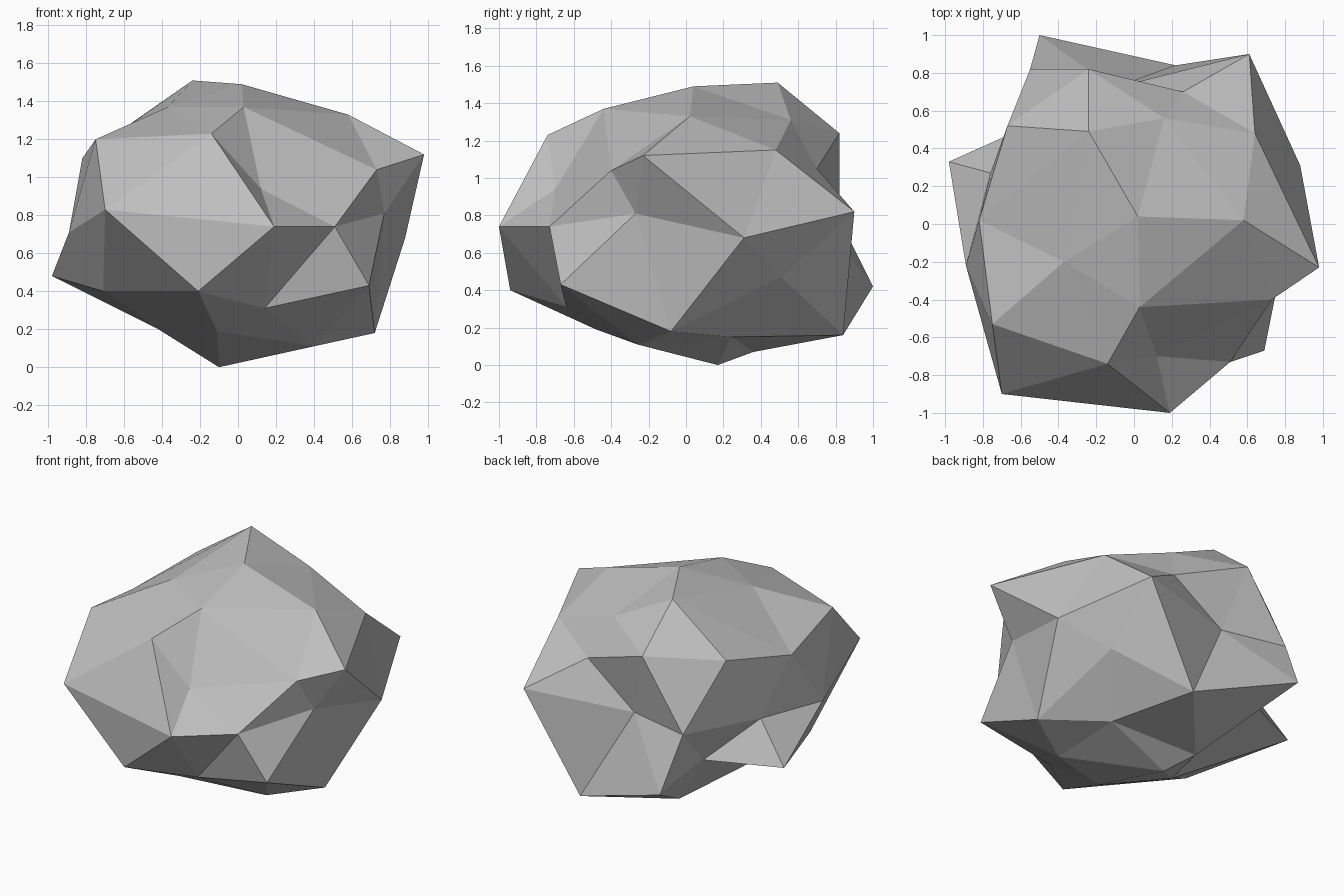
import bpy
import bmesh
from math import sin, cos, tau, sqrt
from mathutils import Vector

default_cube = bpy.data.objects.get("Cube")
if default_cube:
    bpy.data.objects.remove(default_cube, do_unlink=True)


def flat_material(name, colour):
    """One plain colour for viewport and render."""
    material = bpy.data.materials.new(name)
    material.use_nodes = True
    material.diffuse_color = colour
    shader = material.node_tree.nodes["Principled BSDF"]
    shader.inputs["Base Color"].default_value = colour
    shader.inputs["Roughness"].default_value = 1
    return material


# Corners of the boulder, ring by ring, each ring running counter-clockwise
peak = [(.02, .04, 1.49)]
crown = [(.58, .02, 1.33), (.16, .56, 1.31), (-.24, .49, 1.51),
         (-.37, -.2, 1.37), (.03, -.44, 1.37)]
brow = [(.64, .48, 1.15), (-.24, .82, 1.24), (-.82, .02, 1.1),
        (-.14, -.74, 1.23), (.73, -.4, 1.04)]
shoulder = [(.98, -.23, 1.12), (.26, .7, 1.05), (-.67, .52, 1.21),
            (-.75, -.53, 1.2), (.12, -.7, .94)]
waist = [(.88, .31, .68), (.61, .9, .82), (-.11, .72, .78),
         (-.55, .82, .78), (-.76, .27, .74), (-.89, -.22, .71),
         (-.7, -.9, .83), (.19, -1, .74), (.51, -.73, .74),
         (.77, -.27, .81)]
hip = [(.61, .51, .47), (-.5, 1, .42), (-.98, .33, .48),
       (-.21, -.94, .4), (.69, -.67, .43)]
skirt = [(.72, -.08, .18), (.22, .84, .16), (-.51, .54, .49),
         (-.71, -.34, .4), (.14, -.64, .31)]
underside = [(.38, .24, .15), (-.2, .36, .07), (-.42, -.13, .2),
             (-.11, -.48, .19), (.4, -.26, .11)]
foot = [(-.1, .17, 0)]

# Each ring with its height on the unit ball and its first angle in turns
tenth, twentieth = 1 / 10, 1 / 20
rings = [
    (peak, 1, 0),
    (crown, .85, 0),
    (brow, .53, tenth),
    (shoulder, .45, 0),
    (waist, 0, twentieth),
    (hip, -.45, tenth),
    (skirt, -.53, 0),
    (underside, -.85, tenth),
    (foot, -1, 0),
]

# Faceted ball, with every corner pulled out to its place on the boulder
bm = bmesh.new()
bmesh.ops.create_icosphere(bm, subdivisions=2, radius=1)
ball = [(vert, vert.co.normalized()) for vert in bm.verts]

for corners, height, start in rings:
    radius = sqrt(1 - height * height)
    for step, corner in enumerate(corners):
        angle = tau * (start + step / len(corners))
        direction = Vector((radius * cos(angle), radius * sin(angle), height))
        nearest = max(ball, key=lambda entry: entry[1].dot(direction))
        nearest[0].co = corner

bmesh.ops.recalc_face_normals(bm, faces=bm.faces)
for face in bm.faces:
    face.smooth = False

mesh = bpy.data.meshes.new("boulder")
bm.to_mesh(mesh)
bm.free()
mesh.materials.append(flat_material("stone grey", (.52, .52, .52, 1)))
boulder = bpy.data.objects.new("boulder", mesh)
bpy.context.collection.objects.link(boulder)
